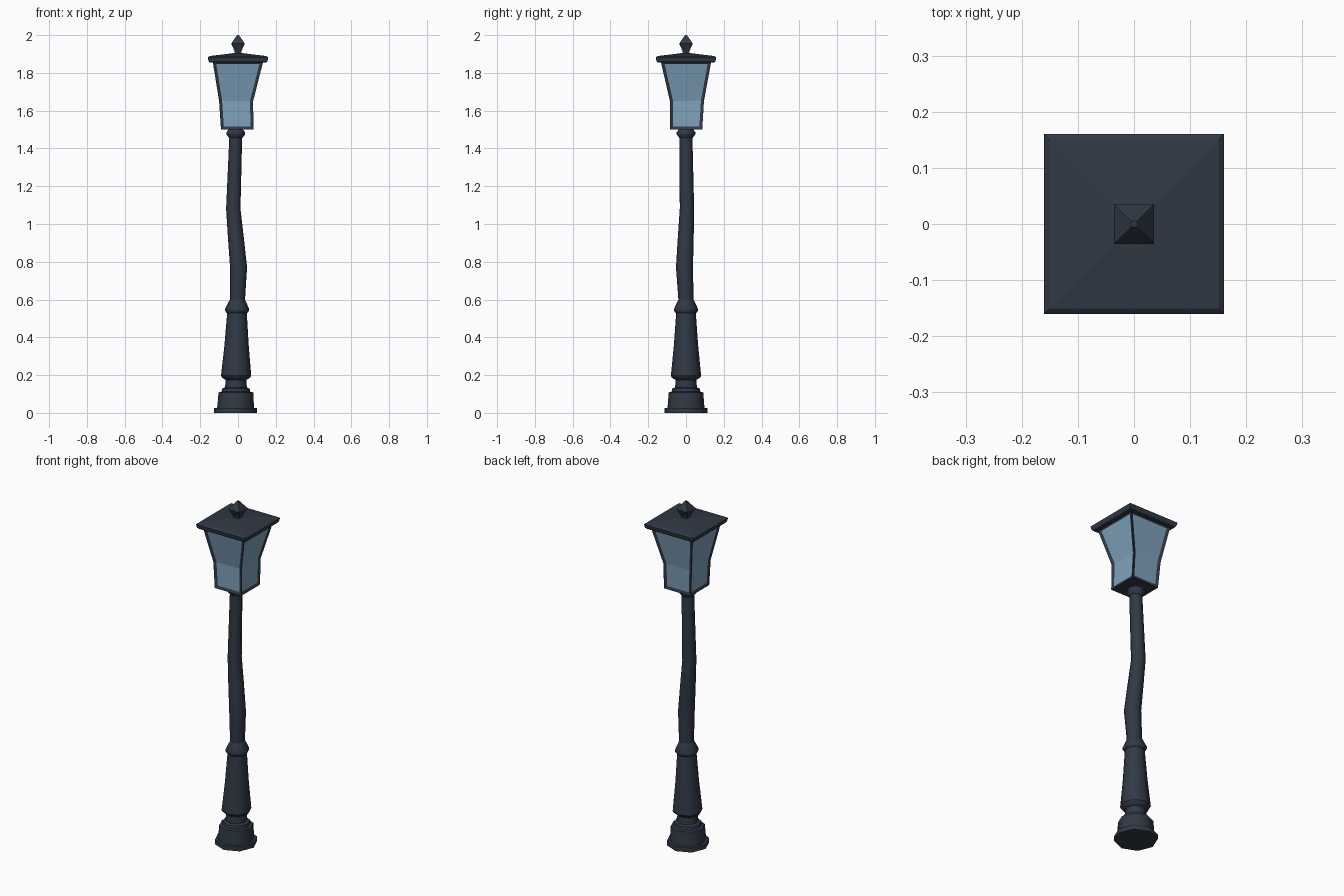
import bpy
import bmesh
import math

if "Cube" in bpy.data.objects:
    bpy.data.objects.remove(bpy.data.objects["Cube"], do_unlink=True)


def make_material(name, colour):
    mat = bpy.data.materials.new(name)
    mat.use_nodes = True
    mat.diffuse_color = colour
    mat.node_tree.nodes["Principled BSDF"].inputs["Base Color"].default_value = colour
    return mat


iron = make_material("dark iron", (0.03, 0.041, 0.06, 1))
glass = make_material("blue glass", (0.215, 0.36, 0.5, 1))

# Bent centre line of the post: height, x, y
BEND = [(0, -.013, 0), (.19, -.01, 0), (.55, -.005, 0), (.6, -.003, 0),
        (.77, .003, -.008), (1.08, -.025, .005), (1.45, -.012, 0), (1.5, -.012, 0)]


def post_centre(z):
    for (z0, x0, y0), (z1, x1, y1) in zip(BEND, BEND[1:]):
        if z <= z1:
            t = (z - z0) / (z1 - z0)
            return x0 + (x1 - x0) * t, y0 + (y1 - y0) * t
    return BEND[-1][1:]


def centred(z):
    return 0, 0


def loft(profile, sides, centre):
    """Stack regular rings (height, radius or half width) into a closed solid."""
    bm = bmesh.new()
    square = sides == 4
    turn = math.pi / 4 if square else 0
    rings = []
    for z, r in profile:
        cx, cy = centre(z)
        r *= math.sqrt(2) if square else 1
        angles = [turn + math.tau * i / sides for i in range(sides)]
        rings.append([bm.verts.new((cx + r * math.cos(a), cy + r * math.sin(a), z))
                      for a in angles])
    columns = [[] for _ in range(sides)]
    for low, high in zip(rings, rings[1:]):
        for i in range(sides):
            j = (i + 1) % sides
            columns[i].append(bm.faces.new((low[i], low[j], high[j], high[i])))
    bm.faces.new(rings[0][::-1])
    bm.faces.new(rings[-1])
    bm.normal_update()
    return bm, columns


def finish(bm, name, smooth_angle=None):
    mesh = bpy.data.meshes.new(name)
    bm.to_mesh(mesh)
    bm.free()
    mesh.materials.append(iron)
    mesh.materials.append(glass)
    obj = bpy.data.objects.new(name, mesh)
    bpy.context.collection.objects.link(obj)
    if smooth_angle:
        bpy.ops.object.select_all(action='DESELECT')
        obj.select_set(True)
        bpy.context.view_layer.objects.active = obj
        bpy.ops.object.shade_smooth_by_angle(angle=math.radians(smooth_angle))


# Octagonal post, from the ground up
post_parts = {
    "base_plinth": [(0, .114), (.026, .114), (.027, .098), (.06, .095), (.108, .092),
                    (.112, .076), (.128, .073), (.135, .058)],
    "base_neck": [(.132, .058), (.175, .055), (.186, .074), (.197, .08)],
    "lower_column": [(.197, .08), (.36, .064), (.53, .052)],
    "middle_collar": [(.528, .054), (.54, .063), (.552, .063), (.6, .04)],
    "bent_shaft": [(.595, .04), (.77, .045), (.93, .042), (1.08, .038), (1.46, .034)],
    "top_collar": [(1.455, .035), (1.475, .05), (1.485, .05), (1.503, .036)],
}
for name, profile in post_parts.items():
    bm, _ = loft(profile, 8, post_centre)
    finish(bm, name, 50)


# Lantern body, slightly crooked at the waist, with recessed panes in its sides
def lantern_centre(z):
    return {1.5: (-.004, 0), 1.65: (-.01, .005)}.get(z, (0, 0))


bm, columns = loft([(1.5, .086), (1.65, .09), (1.862, .134)], 4, lantern_centre)
for faces in columns:
    bmesh.ops.inset_region(bm, faces=faces, thickness=.016, depth=-.006,
                           use_boundary=True, use_even_offset=True)
    for face in faces:
        face.material_index = 1
finish(bm, "lantern_body")

# Low pyramid roof with a bevelled rim
bm, _ = loft([(1.855, .15), (1.862, .156), (1.882, .16), (1.889, .151), (1.906, .012)],
             4, centred)
finish(bm, "lantern_roof")

# Pointed square finial
bm, _ = loft([(1.895, .016), (1.915, .018), (1.955, .036), (2, .005)], 4, centred)
finish(bm, "roof_finial")
